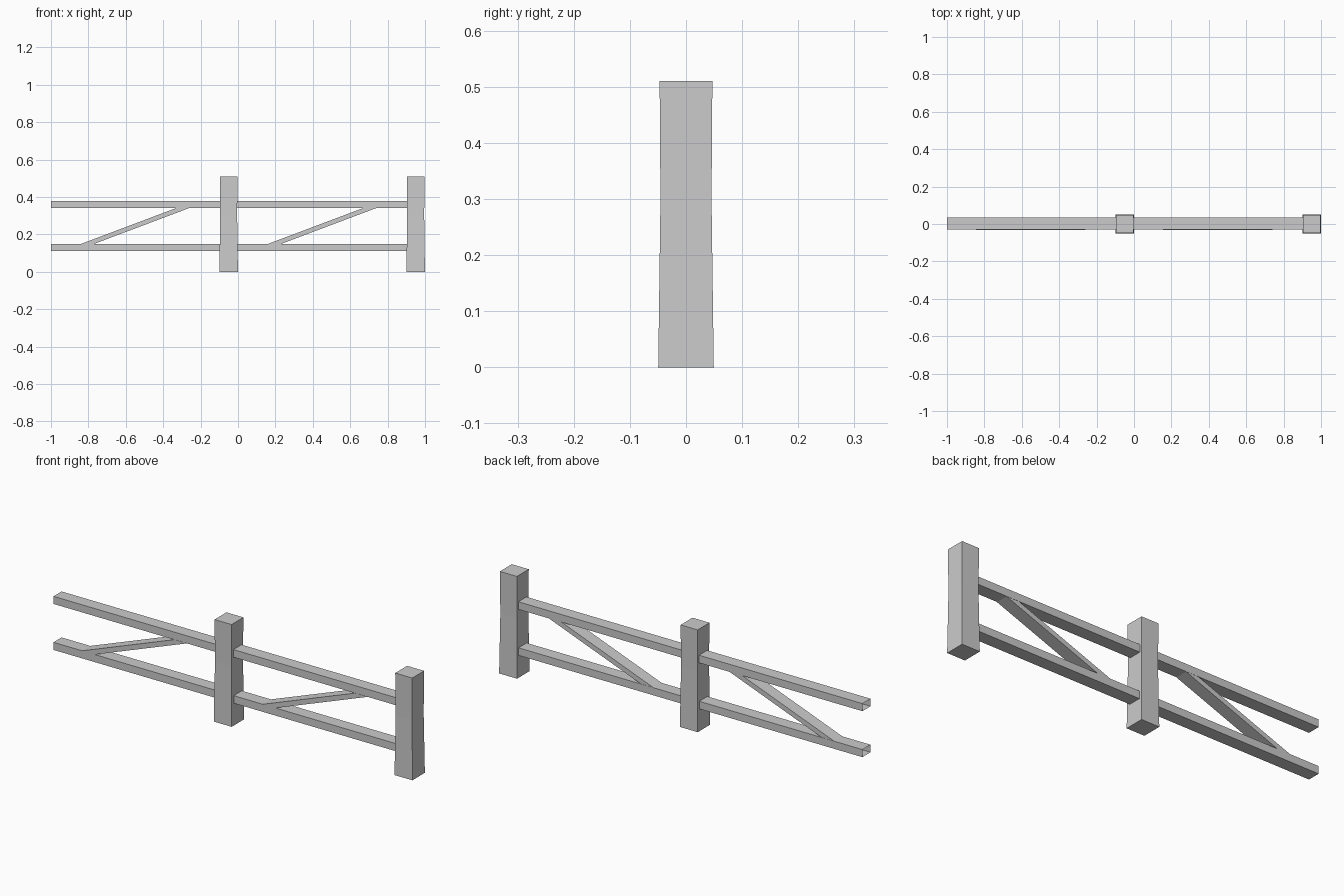
import bpy, bmesh

if "Cube" in bpy.data.objects:
    bpy.data.objects.remove(bpy.data.objects["Cube"])


def loft(name, rings, caps=True):
    """Skin equal-length vertex rings into a flat-shaded object."""
    bm = bmesh.new()
    loops = [[bm.verts.new(p) for p in ring] for ring in rings]
    n = len(loops[0])
    for a, b in zip(loops, loops[1:]):
        for i in range(n):
            j = (i + 1) % n
            bm.faces.new((a[i], a[j], b[j], b[i]))
    if caps:
        bm.faces.new(loops[0][::-1])
        bm.faces.new(loops[-1])
    bmesh.ops.recalc_face_normals(bm, faces=bm.faces)
    mesh = bpy.data.meshes.new(name)
    bm.to_mesh(mesh)
    bm.free()
    ob = bpy.data.objects.new(name, mesh)
    bpy.context.collection.objects.link(ob)
    return ob


def post(name, cx):
    # square post, slightly waisted
    rings = []
    for z, h in ((0, 0.0495), (0.30, 0.0455), (0.51, 0.047)):
        rings.append([(cx - h, -h, z), (cx + h, -h, z), (cx + h, h, z), (cx - h, h, z)])
    loft(name, rings)


Y0, Y1 = -0.03, 0.034


def rail(name, x0, x1, z0, z1):
    # hollow-ended rail, open where it meets the next fence section
    rings = [[(x, Y0, z0), (x, Y1, z0), (x, Y1, z1), (x, Y0, z1)] for x in (x0, x1)]
    ob = loft(name, rings, caps=False)
    # orient the open tube outwards
    for p in ob.data.polygons:
        c = p.center
        if p.normal.y * (c.y - 0.002) + p.normal.z * (c.z - (z0 + z1) / 2) < 0:
            p.flip()


def brace(name, x):
    # diagonal brace, buried slightly in both rails
    rings = []
    for y in (Y0 - 0.001, Y1 - 0.001):
        rings.append([(x + 0.155, y, 0.147), (x + 0.225, y, 0.147),
                      (x + 0.74, y, 0.341), (x + 0.67, y, 0.341)])
    loft(name, rings)


# two identical fence sections, one unit apart
for side, x in (("left", -1.0), ("right", 0.0)):
    post(side + "_post", x + 0.95)
    brace(side + "_brace", x)
    start = x if side == "left" else x - 0.01
    rail(side + "_lower_rail", start, x + 0.91, 0.11, 0.148)
    rail(side + "_upper_rail", start, x + 0.91, 0.34, 0.378)
